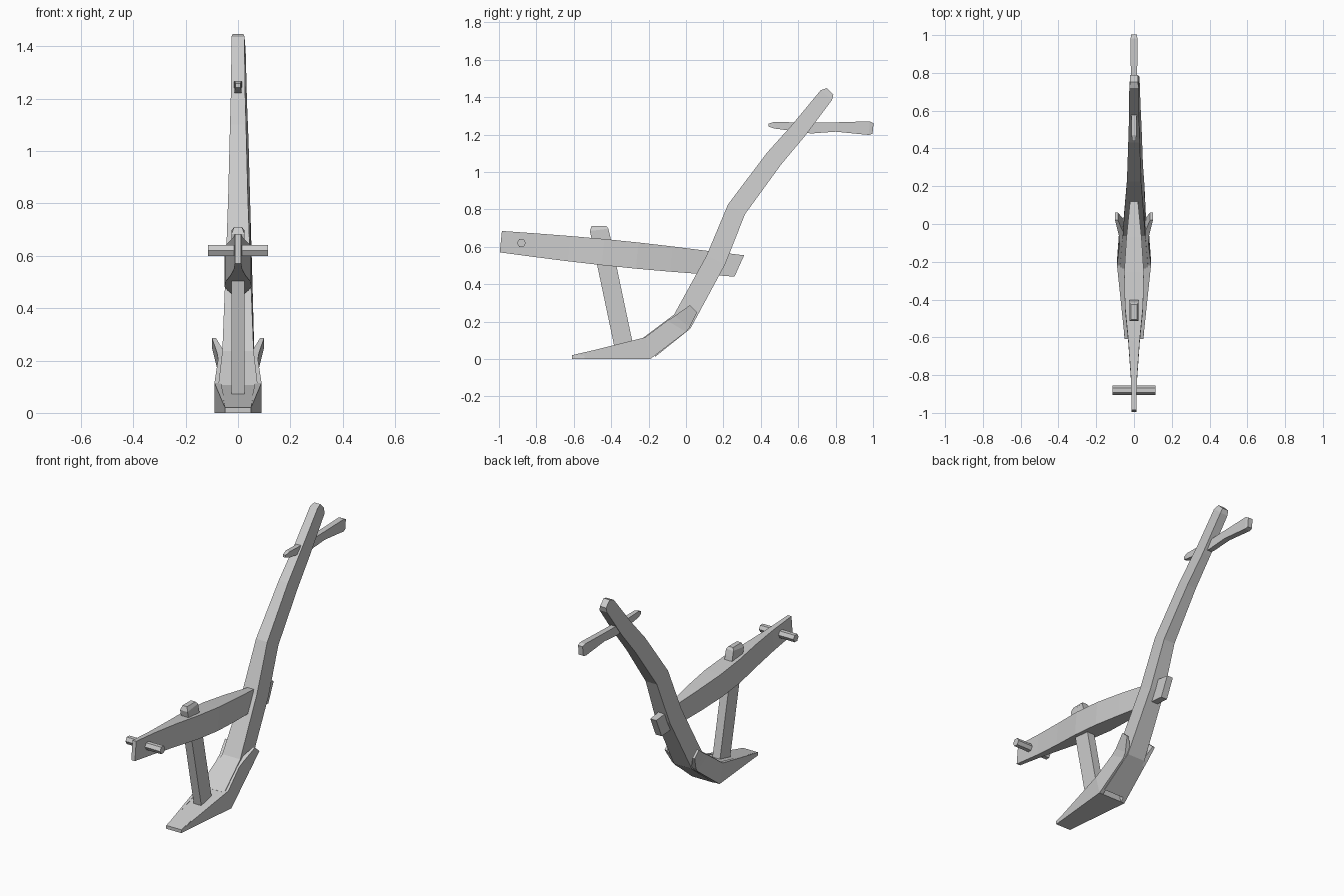
import bpy, bmesh, math
from mathutils import Vector

cube = bpy.data.objects.get("Cube")
if cube:
    bpy.data.objects.remove(cube, do_unlink=True)

wood = bpy.data.materials.new("grey_wood")
wood.use_nodes = True
grey = (0.6, 0.6, 0.6, 1)
wood.diffuse_color = grey
wood.node_tree.nodes["Principled BSDF"].inputs["Base Color"].default_value = grey


def finish(name, bm):
    bmesh.ops.recalc_face_normals(bm, faces=bm.faces[:])
    mesh = bpy.data.meshes.new(name)
    bm.to_mesh(mesh)
    bm.free()
    mesh.materials.append(wood)
    obj = bpy.data.objects.new(name, mesh)
    bpy.context.collection.objects.link(obj)
    return obj


def loft(name, rings):
    """Skin a run of four-cornered rings and cap both ends."""
    bm = bmesh.new()
    loops = [[bm.verts.new(corner) for corner in ring] for ring in rings]
    for near, far in zip(loops, loops[1:]):
        for i in range(4):
            bm.faces.new((near[i - 1], near[i], far[i], far[i - 1]))
    bm.faces.new(loops[0])
    bm.faces.new(loops[-1])
    return finish(name, bm)


def timber(name, path, depths, widths, bow=0, lean=0):
    """Sweep a rectangle along a (y, z) path, square to the path at every point.

    bow pushes the underside sideways at mid length; lean slants the last end."""
    points = [Vector(p) for p in path]
    last = len(points) - 1
    rings = []
    for i, point in enumerate(points):
        before = (point - points[max(i - 1, 0)]).normalized()
        after = (points[min(i + 1, last)] - point).normalized()
        along = (before + after).normalized()
        across = Vector((-along.y, along.x)) * depths[i] / 2
        if i == last:
            across.x += lean
        upper, lower = point + across, point - across
        half = widths[i] / 2
        shift = bow * math.sin(math.pi * i / last)
        rings.append([(-half, *upper), (half, *upper),
                      (half + shift, *lower), (-half + shift, *lower)])
    return loft(name, rings)


def taper(start, end, count, power):
    """Values easing from start to end."""
    return [end + (start - end) * (1 - i / (count - 1)) ** power for i in range(count)]


# Curved main stilt, thinning from the sole to the top end
stilt_path = [(-.2, .06), (-.02, .2), (.16, .53), (.27, .8),
              (.47, 1.07), (.6, 1.22), (.75, 1.41), (.77, 1.43)]
timber("main_stilt", stilt_path,
       taper(.12, .08, len(stilt_path) - 1, .7) + [.05],
       taper(.15, .05, len(stilt_path) - 1, 2) + [.04], bow=.01)

# Flat sole with a blunt tip, widening to the rear
sole_rings = []
for top, bottom, y, slant, height in ((.05, .05, -.61, 0, .02), (.065, .085, -.22, .03, .11)):
    sole_rings.append([(-top, y, height), (top, y, height),
                       (bottom, y + slant, 0), (-bottom, y + slant, 0)])
loft("sole", sole_rings)

# Side wings of the share, each ending in a flared ear:
# outer x, thickness, upper edge, lower edge
wing_stations = [
    (.05, .005, (-.6, .02), (-.6, 0)),
    (.09, .025, (-.22, .115), (-.19, 0)),
    (.076, .025, (-.1, .205), (0, .145)),
    (.08, .03, (-.06, .23), (.02, .17)),
    (.1, .015, (.02, .287), (.06, .25)),
]
for side, label in ((1, "left"), (-1, "right")):
    wing_rings = []
    for outer, thick, upper, lower in wing_stations:
        inner = outer - thick
        wing_rings.append([(side * inner, *upper), (side * outer, *upper),
                           (side * outer, *lower), (side * inner, *lower)])
    loft(label + "_share_wing", wing_rings)

# Draught beam: straight, bulging in the middle, tenoned through the stilt
beam_widths = [.024, .034, .06, .096, .104, .08, .044, .04]
front, rear = Vector((-.99, .627)), Vector((.285, .497))
steps = [i / (len(beam_widths) - 1) for i in range(len(beam_widths))]
timber("draught_beam",
       [front.lerp(rear, t) for t in steps],
       [.115 + .026 * math.sin(math.pi * t) for t in steps],
       beam_widths, lean=.02)

# Slanted brace from sole to beam, with a chamfered head above the beam
timber("brace", [(-.335, .08), (-.455, .65), (-.465, .69), (-.465, .71)],
       [.1, .1, .1, .08], [.05, .05, .05, .03])

# Rear hand grip, thickening towards its rounded end
timber("hand_grip",
       [(.44, 1.25), (.47, 1.25), (.67, 1.234), (.8, 1.24), (.98, 1.234), (1, 1.232)],
       [.015, .035, .057, .05, .073, .057],
       [.018, .026, .032, .034, .036, .03])

# Six-sided cross peg near the front end of the beam
bm = bmesh.new()
bmesh.ops.create_cone(bm, cap_ends=True, segments=6, radius1=.024, radius2=.024, depth=.23)
peg = finish("cross_peg", bm)
peg.rotation_euler.y = math.pi / 2
peg.location = (0, -.88, .62)
